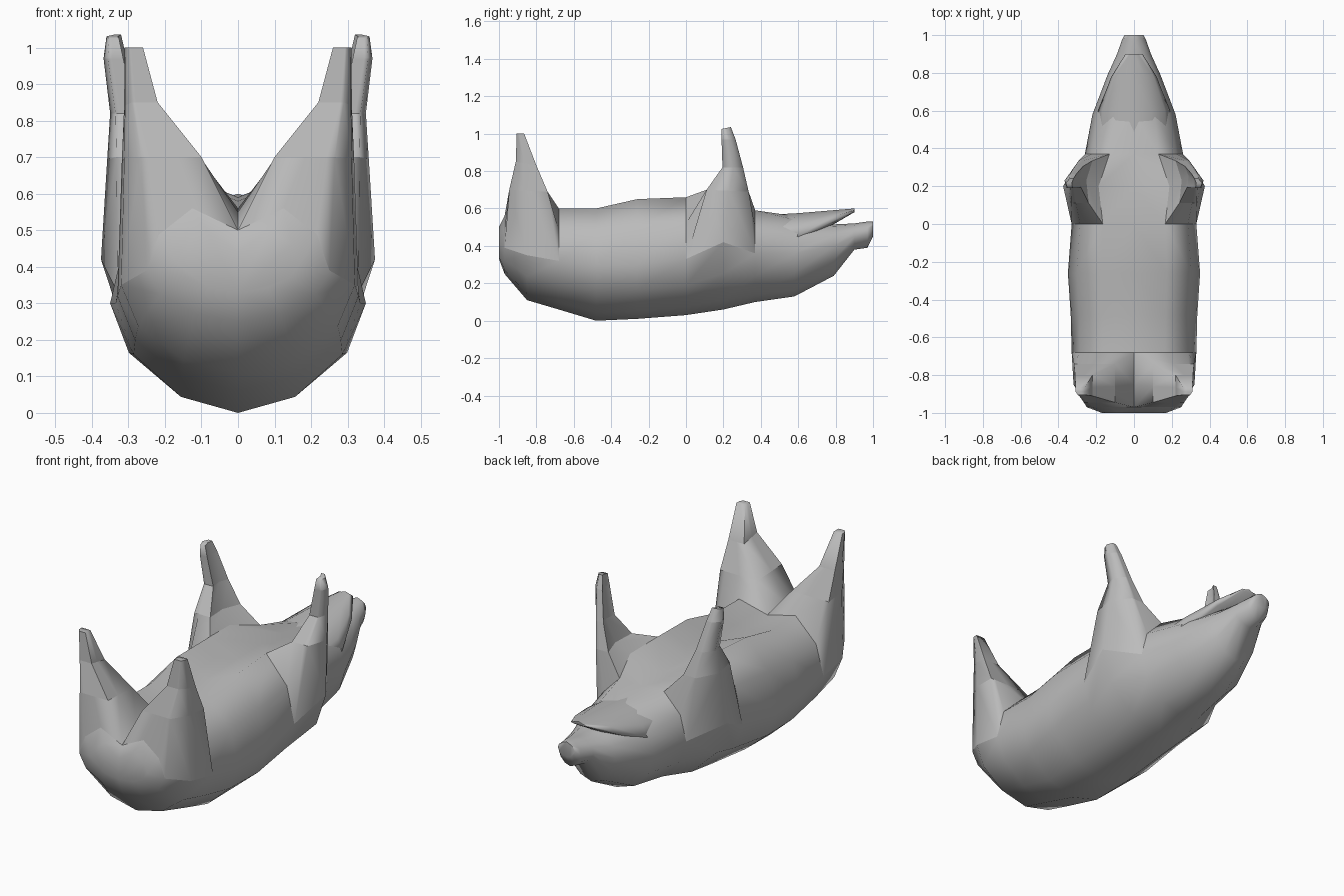
import bpy, bmesh, math

if "Cube" in bpy.data.objects:
    bpy.data.objects.remove(bpy.data.objects["Cube"])

grey = bpy.data.materials.new("plain_grey")
grey.use_nodes = True
grey.diffuse_color = (0.5, 0.5, 0.5, 1)
grey.node_tree.nodes["Principled BSDF"].inputs["Base Color"].default_value = (0.5, 0.5, 0.5, 1)

SEG = 6  # steps in a half section, back (low) to belly (high)


def half_ring(bm, y, low, rail, width, mid, belly):
    """Half section on +x: rounded back, side rail near the top, belly line at x = 0."""
    ring = []
    rail_sin = math.sin(math.pi / 3)
    for i in range(SEG + 1):
        a = math.pi * (i / SEG - 0.5)
        c, s = math.cos(a), math.sin(a)
        if i == SEG:
            x, z = 0, belly
        elif s >= 0:
            x, z = width * c, mid + (rail - mid) * s / rail_sin
        else:
            x, z = width * c ** 1.1, mid - (mid - low) * (-s) ** 1.1
        ring.append(bm.verts.new((x if i else 0, y, z)))
    return ring


def loft(stations):
    """Skin half sections; returns the mesh and its faces by [station][step]."""
    bm = bmesh.new()
    rings = [half_ring(bm, *s) for s in stations]
    grid = [[bm.faces.new((a[i], a[i + 1], b[i + 1], b[i])) for i in range(SEG)]
            for a, b in zip(rings, rings[1:])]
    bm.faces.new(rings[0][::-1])
    bm.faces.new(rings[-1])
    return bm, grid


def grow_leg(bm, faces, steps):
    """Extrude a patch of the body through successive boxes (x, y, z ranges)."""
    for xr, yr, zr in steps:
        out = bmesh.ops.extrude_face_region(bm, geom=faces)["geom"]
        verts = [g for g in out if isinstance(g, bmesh.types.BMVert)]
        faces = [g for g in out if isinstance(g, bmesh.types.BMFace)]
        spans = [(min(v.co[k] for v in verts), max(v.co[k] for v in verts)) for k in range(2)]
        for v in verts:
            tx, ty = [(v.co[k] - spans[k][0]) / (spans[k][1] - spans[k][0]) for k in (0, 1)]
            v.co = (xr[0] + tx * (xr[1] - xr[0]), yr[0] + ty * (yr[1] - yr[0]),
                    zr[0] + ty * (zr[1] - zr[0]))


def finish(bm, name):
    """Mirror the half to -x, merge the seam and shade smooth."""
    copy = bmesh.ops.duplicate(bm, geom=bm.verts[:] + bm.edges[:] + bm.faces[:])["geom"]
    for v in copy:
        if isinstance(v, bmesh.types.BMVert):
            v.co.x *= -1
    bmesh.ops.remove_doubles(bm, verts=bm.verts[:], dist=0.001)
    bmesh.ops.recalc_face_normals(bm, faces=bm.faces[:])
    mesh = bpy.data.meshes.new(name)
    bm.to_mesh(mesh)
    bm.free()
    mesh.materials.append(grey)
    obj = bpy.data.objects.new(name, mesh)
    bpy.context.collection.objects.link(obj)
    bpy.ops.object.select_all(action="DESELECT")
    obj.select_set(True)
    bpy.context.view_layer.objects.active = obj
    bpy.ops.object.shade_smooth_by_angle(angle=math.radians(80))


# Body from rump to snout: y, low, rail, width, height of widest point, belly line
body, grid = loft([
    (-1.0, 0.33, 0.50, 0.17, 0.41, 0.44),
    (-0.97, 0.25, 0.56, 0.25, 0.39, 0.50),
    (-0.85, 0.11, 0.59, 0.32, 0.35, 0.55),
    (-0.68, 0.06, 0.60, 0.33, 0.32, 0.56),
    (-0.48, 0.0, 0.60, 0.335, 0.30, 0.56),
    (-0.26, 0.01, 0.65, 0.35, 0.30, 0.58),
    (0.0, 0.03, 0.66, 0.33, 0.33, 0.59),
    (0.2, 0.06, 0.64, 0.375, 0.42, 0.59),
    (0.37, 0.1, 0.59, 0.26, 0.36, 0.58),
    (0.58, 0.13, 0.54, 0.22, 0.36, 0.56),
    (0.79, 0.24, 0.505, 0.14, 0.40, 0.515),
    (0.9, 0.38, 0.51, 0.09, 0.45, 0.52),
    (0.97, 0.39, 0.52, 0.065, 0.46, 0.53),
    (1.0, 0.45, 0.52, 0.05, 0.49, 0.53),
])

# Hind legs rise from the rump, leaving a deep valley between them
grow_leg(body, [f for row in grid[1:3] for f in row[3:6]], [
    ((0.10, 0.318), (-0.945, -0.74), (0.70, 0.69)),
    ((0.22, 0.312), (-0.91, -0.80), (0.85, 0.83)),
    ((0.26, 0.31), (-0.905, -0.865), (1.0, 1.0)),
])

# Front legs rise from the shoulders
grow_leg(body, [f for row in grid[6:8] for f in row[3:5]], [
    ((0.22, 0.358), (0.11, 0.335), (0.70, 0.69)),
    ((0.27, 0.35), (0.195, 0.305), (0.82, 0.82)),
    ((0.305, 0.368), (0.19, 0.265), (0.97, 0.97)),
    ((0.32, 0.36), (0.19, 0.24), (1.025, 1.035)),
])
finish(body, "body_and_legs")

# Lower jaw, open above the snout
jaw, _ = loft([
    (0.42, 0.38, 0.54, 0.20, 0.43, 0.565),
    (0.6, 0.41, 0.555, 0.19, 0.45, 0.575),
    (0.78, 0.51, 0.575, 0.12, 0.53, 0.59),
    (0.9, 0.58, 0.592, 0.045, 0.586, 0.60),
])
finish(jaw, "lower_jaw")
